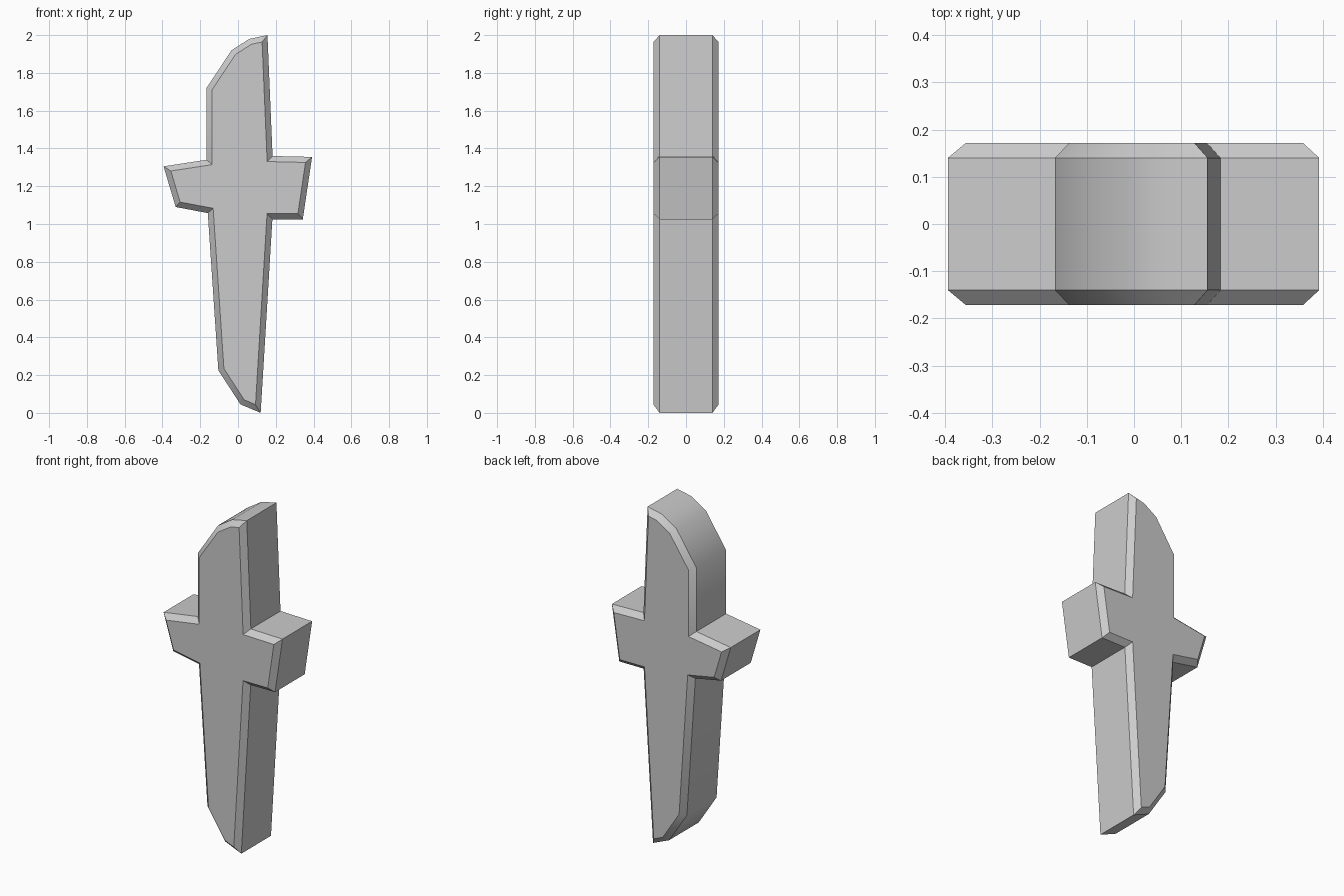
import bpy
import bmesh
import math
from mathutils import Vector

cube = bpy.data.objects.get("Cube")
if cube:
    bpy.data.objects.remove(cube, do_unlink=True)

# Plain stone-grey material
grey = bpy.data.materials.new("plain grey")
grey.use_nodes = True
GREY = (0.6, 0.6, 0.6, 1.0)
grey.diffuse_color = GREY
grey.node_tree.nodes["Principled BSDF"].inputs["Base Color"].default_value = GREY

# Outline of blade and crossguard (x, z), counter-clockwise from the tip
OUTLINE = [Vector(p) for p in (
    (0.156, 2.0), (0.06, 1.98), (-0.034, 1.92), (-0.167, 1.72),
    (-0.167, 1.34), (-0.394, 1.305), (-0.33, 1.09), (-0.16, 1.058),
    (-0.104, 0.225), (0.013, 0.045), (0.12, 0.0),
    (0.182, 1.025), (0.343, 1.025), (0.392, 1.355), (0.183, 1.36))]
BEVEL = 0.03
SIDE, FACE = 0.14, 0.172


def inset(points, width):
    """Move every edge of the outline inward by width, with mitred corners."""
    result = []
    for i, p in enumerate(points):
        a = (p - points[i - 1]).normalized()
        b = (points[(i + 1) % len(points)] - p).normalized()
        na, nb = Vector((-a.y, a.x)), Vector((-b.y, b.x))
        result.append(p + (na + nb) * width / (1 + na.dot(nb)))
    return result


# Four rings from front to back: face, chamfer, side wall, chamfer, face
inner = inset(OUTLINE, BEVEL)
layers = ((inner, -FACE), (OUTLINE, -SIDE), (OUTLINE, SIDE), (inner, FACE))
bm = bmesh.new()
rings = [[bm.verts.new((p.x, y, p.y)) for p in pts] for pts, y in layers]
for front, back in zip(rings, rings[1:]):
    for i in range(len(front)):
        bm.faces.new((front[i - 1], front[i], back[i], back[i - 1]))
bm.faces.new(rings[0])
bm.faces.new(rings[-1][::-1])
bmesh.ops.recalc_face_normals(bm, faces=bm.faces)

mesh = bpy.data.meshes.new("sword_slab")
bm.to_mesh(mesh)
bm.free()
mesh.materials.append(grey)
slab = bpy.data.objects.new("sword_slab", mesh)
bpy.context.collection.objects.link(slab)

# Soft curve at the tip and foot, crisp chamfers elsewhere
bpy.ops.object.select_all(action='DESELECT')
slab.select_set(True)
bpy.context.view_layer.objects.active = slab
bpy.ops.object.shade_smooth_by_angle(angle=math.radians(35))
